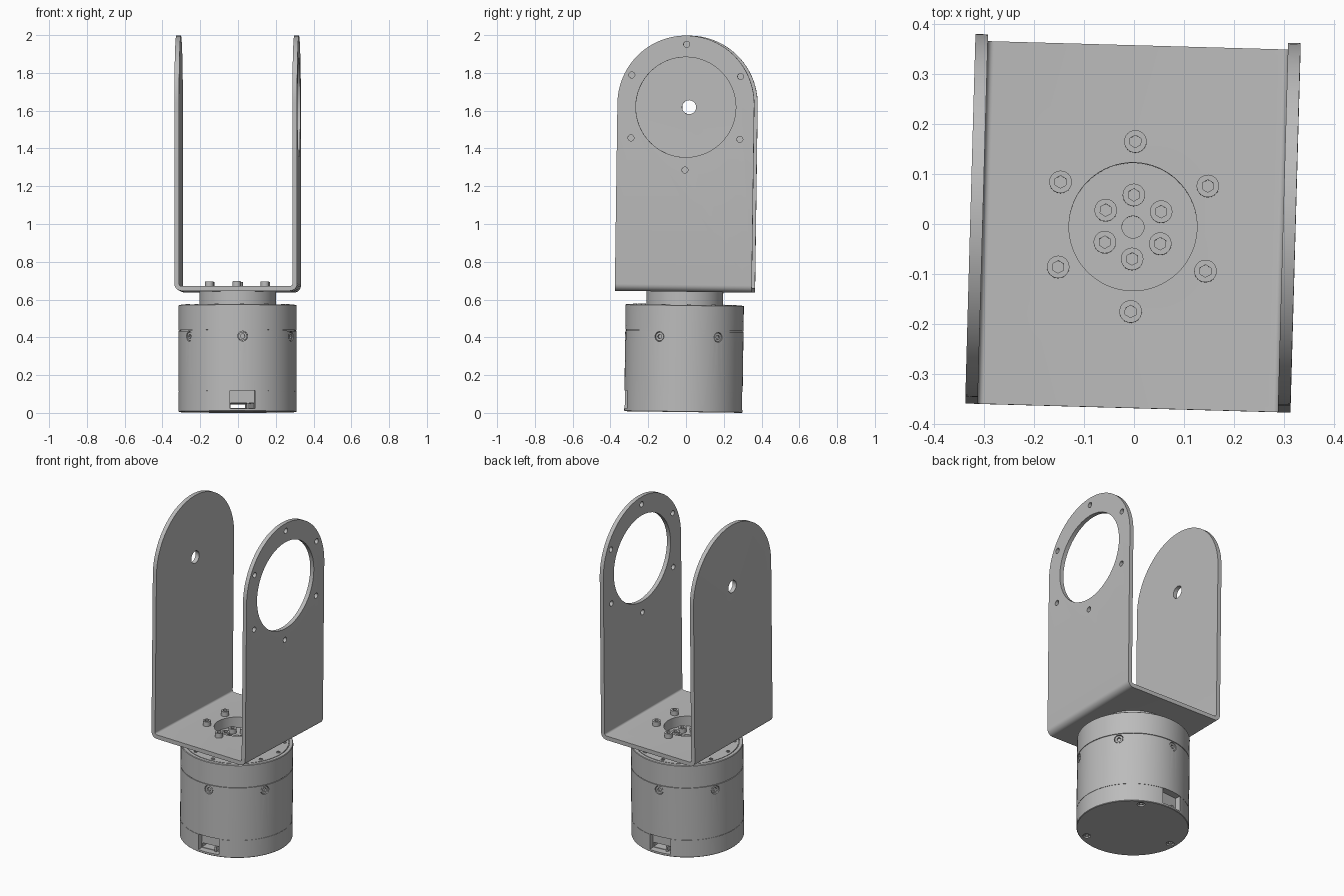
import bpy, bmesh
from math import sin, cos, pi, radians
from mathutils import Matrix, Vector

cube = bpy.data.objects.get("Cube")
if cube:
    bpy.data.objects.remove(cube)

grey = bpy.data.materials.new("satin grey")
grey.use_nodes = True
grey.diffuse_color = (0.5, 0.5, 0.5, 1)
grey.node_tree.nodes["Principled BSDF"].inputs["Base Color"].default_value = grey.diffuse_color

# The whole assembly leans slightly; the moving bracket is also turned a little
POSE = Matrix.Translation((-0.002, -0.0145, 0.0045)) @ Matrix.Rotation(radians(-0.8), 4, "X")
TURN = Matrix.Rotation(radians(-1.6), 4, "Z")
R_BODY, H_BODY = 0.313, 0.567
Z_BASE, THICK = 0.637, 0.025
HALF_W, HALF_D, TOP = 0.325, 0.3625, 1.993
Z_HOLE = 1.614
parts = []


def add(name, source, matrix=Matrix()):
    """Make a part from a bmesh, or another copy of an existing mesh."""
    mesh = source
    if isinstance(source, bmesh.types.BMesh):
        bmesh.ops.recalc_face_normals(source, faces=source.faces)
        mesh = bpy.data.meshes.new(name)
        source.to_mesh(mesh)
        source.free()
    obj = bpy.data.objects.new(name, mesh)
    bpy.context.collection.objects.link(obj)
    obj.matrix_basis = matrix
    parts.append(obj)
    return obj


def lathe(profile, steps=64):
    """Spin (radius, height) points around z."""
    bm = bmesh.new()
    verts = [bm.verts.new((r, 0, z)) for r, z in profile]
    edges = [bm.edges.new(pair) for pair in zip(verts, verts[1:])]
    bmesh.ops.spin(bm, geom=verts + edges, cent=(0, 0, 0), axis=(0, 0, 1),
                   angle=2 * pi, steps=steps)
    bmesh.ops.remove_doubles(bm, verts=bm.verts, dist=0.00005)
    return bm


def prism(points, push):
    """Extrude a closed outline along a vector."""
    bm = bmesh.new()
    face = bm.faces.new([bm.verts.new(p) for p in points])
    geom = bmesh.ops.extrude_face_region(bm, geom=[face])["geom"]
    bmesh.ops.translate(bm, vec=push, verts=[v for v in geom if isinstance(v, bmesh.types.BMVert)])
    return bm


def cylinder(bm, place, radius, depth, axis="Z", sides=24):
    turn = {"X": Matrix.Rotation(pi / 2, 4, "Y"), "Z": Matrix()}[axis]
    bmesh.ops.create_cone(bm, cap_ends=True, segments=sides, radius1=radius, radius2=radius,
                          depth=depth, matrix=Matrix.Translation(place) @ turn)


def box(bm, size, matrix):
    bmesh.ops.create_cube(bm, size=1, matrix=matrix @ Matrix.Diagonal((*size, 1)))


def cut(obj, cutter_bm, operation="DIFFERENCE"):
    """Apply a boolean and throw the cutter away."""
    cutter = add("cutter", cutter_bm, obj.matrix_basis)
    parts.remove(cutter)
    mod = obj.modifiers.new("cut", "BOOLEAN")
    mod.object, mod.operation, mod.solver = cutter, operation, "EXACT"
    bpy.context.view_layer.update()
    result = obj.evaluated_get(bpy.context.evaluated_depsgraph_get())
    mesh = bpy.data.meshes.new_from_object(result)
    obj.modifiers.clear()
    obj.data = mesh
    bpy.data.objects.remove(cutter)


def ring(count, radius, start):
    for i in range(count):
        a = radians(start) + 2 * pi * i / count
        yield radius * cos(a), radius * sin(a), a


def groove(z, half, depth):
    return [(R_BODY, z - half), (R_BODY - depth, z - half),
            (R_BODY - depth, z + half), (R_BODY, z + half)]


# Motor body with its seams and a ring groove in the top
body = add("motor_body", lathe(
    [(0, 0), (R_BODY - 0.003, 0), (R_BODY, 0.003)]
    + groove(0.108, 0.001, 0.002) + groove(0.43, 0.002, 0.005)
    + [(R_BODY, H_BODY - 0.003), (R_BODY - 0.003, H_BODY),
       (0.292, H_BODY), (0.292, H_BODY - 0.004), (0.288, H_BODY - 0.004),
       (0.288, H_BODY), (0, H_BODY)], 72))

# Cable sockets front and back, with a slot running right through
recesses = bmesh.new()
for angle in (-85, 95):
    spin = Matrix.Rotation(radians(angle), 4, "Z")
    box(recesses, (0.1, 0.132, 0.096), spin @ Matrix.Translation((0.32, 0, 0.062)))

# Recesses for the side and underside screws
side_spots = []
for x, y, a in ring(6, 1, 35):
    spot = Matrix.Rotation(a, 4, "Z") @ Matrix.Translation((R_BODY, 0, 0.398)) \
        @ Matrix.Rotation(pi / 2, 4, "Y")
    side_spots.append(spot)
    bmesh.ops.create_cone(recesses, cap_ends=True, segments=24, radius1=0.026,
                          radius2=0.026, depth=0.03, matrix=spot)
for x, y, a in ring(3, 0.272, 60):
    cylinder(recesses, (x, y, 0), 0.022, 0.03)
cut(body, recesses)
slot = bmesh.new()
box(slot, (0.8, 0.125, 0.026), Matrix.Rotation(radians(95), 4, "Z") @ Matrix.Translation((0, 0, 0.03)))
cut(body, slot)
for angle in (-85, 95):
    tab = bmesh.new()
    box(tab, (0.03, 0.012, 0.03), Matrix.Translation((0.27, 0.03, 0.03)))
    add("socket_post", tab, Matrix.Rotation(radians(angle), 4, "Z"))

# Turning hub with a recessed centre
hub = add("turning_hub", lathe(
    [(0, H_BODY - 0.01), (0.203, H_BODY - 0.01), (0.203, Z_BASE), (0.128, Z_BASE),
     (0.128, 0.6), (0.022, 0.6), (0.022, 0.59), (0, 0.59)]), TURN)

# U-shaped bracket: bent strip outline, trimmed to round ends, then drilled


def half_strip(half, bottom, radius):
    """Right half of a U line, from the middle of the base to above the arm."""
    pts = [(half - radius + radius * sin(t * pi / 12), bottom + radius - radius * cos(t * pi / 12))
           for t in range(7)]
    return pts + [(half, TOP + 0.1)]


outer = half_strip(HALF_W, Z_BASE, 0.037)
inner = half_strip(HALF_W - THICK, Z_BASE + THICK, 0.012)


def mirrored(pts):
    return [(-x, z) for x, z in reversed(pts)] + pts


outline = mirrored(outer) + mirrored(inner)[::-1]
bracket = add("u_bracket", prism([(x, -HALF_D, z) for x, z in outline], Vector((0, 2 * HALF_D, 0))), TURN)

trim_d = HALF_D + 0.002
arch = [(-1, HALF_D * cos(pi * i / 48), TOP - HALF_D + HALF_D * sin(pi * i / 48)) for i in range(49)]
arch = [(-1, trim_d, 0.5), (-1, trim_d, TOP - HALF_D - 0.02)] + arch \
    + [(-1, -trim_d, TOP - HALF_D - 0.02), (-1, -trim_d, 0.5)]
cut(bracket, prism(arch, Vector((2, 0, 0))), "INTERSECT")

drills = bmesh.new()
cylinder(drills, (HALF_W, 0, Z_HOLE), 0.265, 0.1, "X", 64)
cylinder(drills, (-HALF_W, 0, Z_HOLE), 0.037, 0.1, "X", 32)
for y, z, a in ring(6, 0.333, 90):
    cylinder(drills, (HALF_W, y, Z_HOLE + z), 0.016, 0.1, "X", 20)
cylinder(drills, (0, 0, Z_BASE), 0.128, 0.1, "Z", 64)
cut(bracket, drills)

# Socket-head screws on the bracket base and inside the hub
head = bmesh.new()
cylinder(head, (0, 0, 0.01), 0.0225, 0.036)
first = add("base_screw", head)
hexagon = bmesh.new()
cylinder(hexagon, (0, 0, 0.03), 0.0125, 0.034, "Z", 6)
cut(first, hexagon)
screw = first.data
parts.remove(first)
bpy.data.objects.remove(first)
for name, radius, z in (("base_screw", 0.17, Z_BASE + THICK), ("hub_screw", 0.064, 0.6)):
    for x, y, a in ring(6, radius, 90):
        add(name, screw, TURN @ Matrix.Translation((x, y, z)))

# Sunken side screws, underside screws and small screws on the body's top
for spot in side_spots:
    add("side_screw", screw, spot @ Matrix.Translation((0, 0, -0.032)))
for x, y, a in ring(3, 0.272, 60):
    add("underside_screw", screw, Matrix.Translation((x, y, 0.03))
        @ Matrix.Rotation(pi, 4, "X") @ Matrix.Scale(0.85, 4))
for x, y, a in ring(12, 0.265, 35):
    add("top_screw", screw, Matrix.Translation((x, y, H_BODY - 0.01)) @ Matrix.Scale(0.5, 4))

# Final pose, colour and shading
for obj in parts:
    obj.matrix_basis = POSE @ obj.matrix_basis
    obj.data.materials.clear()
    obj.data.materials.append(grey)
bpy.ops.object.select_all(action="DESELECT")
for obj in parts:
    obj.select_set(True)
bpy.context.view_layer.objects.active = body
bpy.ops.object.shade_smooth_by_angle()
